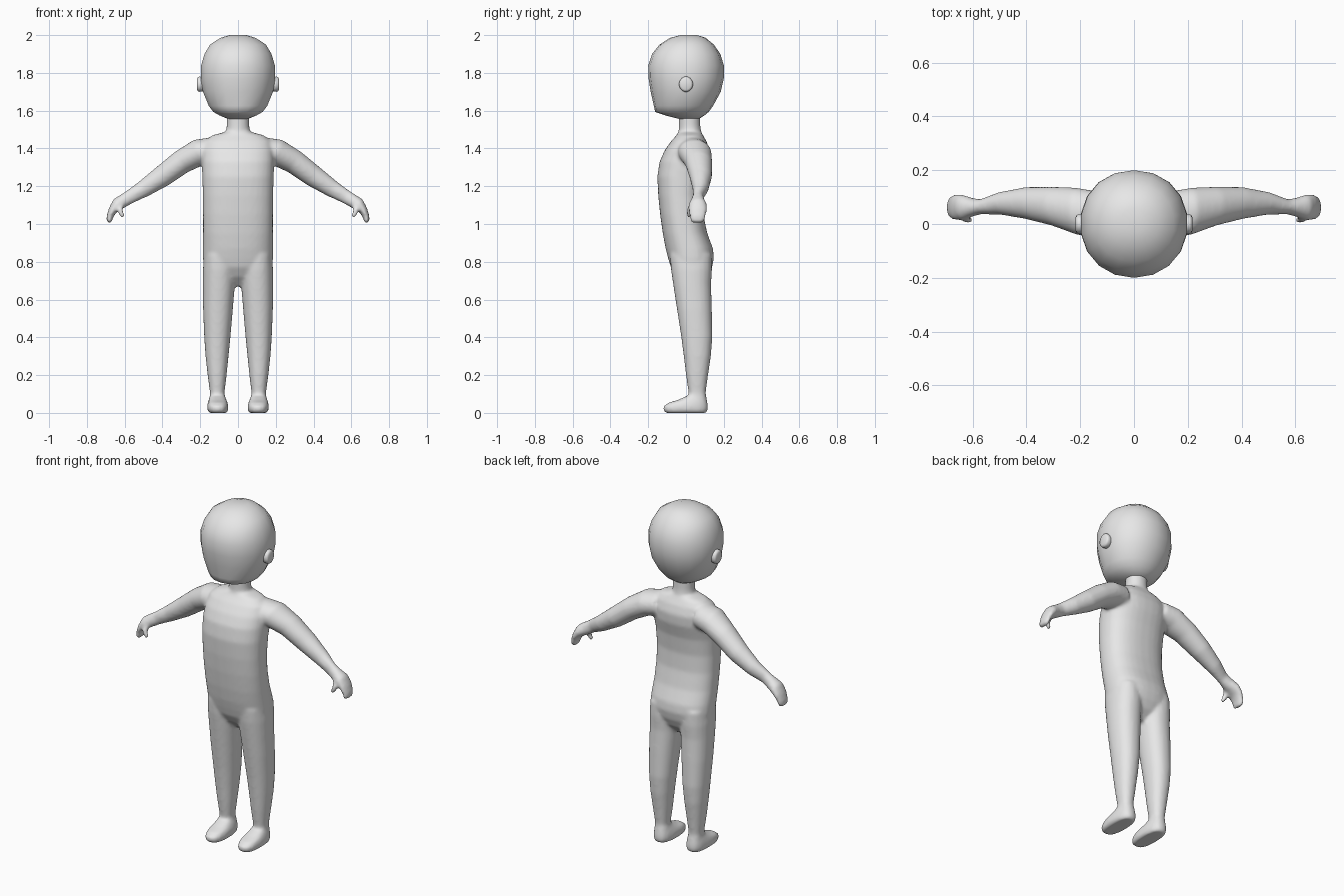
import bpy, bmesh, math
from mathutils import Vector

skin = bpy.data.materials.new("light grey")
skin.diffuse_color = (0.8, 0.8, 0.8, 1)


def loft(bm, rings, n=24, power=2.0):
    """Skin a closed tube through rings of (centre, half axis u, half axis v)."""
    def se(t):
        return math.copysign(abs(t) ** (2 / power), t)
    loops = []
    for c, u, v in rings:
        loops.append([bm.verts.new(c + u * se(math.cos(a)) + v * se(math.sin(a)))
                      for a in (2 * math.pi * (i + 0.5) / n for i in range(n))])
    faces = [bm.faces.new(loops[0]), bm.faces.new(loops[-1])]
    for a, b in zip(loops, loops[1:]):
        for i in range(n):
            j = (i + 1) % n
            faces.append(bm.faces.new((a[i], a[j], b[j], b[i])))
    bmesh.ops.recalc_face_normals(bm, faces=faces)


def upright(rows):
    """Rows of z, front y, back y, left x, right x become level rings."""
    return [(Vector(((l + r) / 2, (f + b) / 2, z)), Vector(((r - l) / 2, 0, 0)),
             Vector((0, (b - f) / 2, 0))) for z, f, b, l, r in rows]


def limb(rows):
    """Rows of x, y, z, thickness, depth become rings square to the path."""
    pts = [Vector(r[:3]) for r in rows]
    out = []
    for i, r in enumerate(rows):
        t = pts[min(i + 1, len(pts) - 1)] - pts[max(i - 1, 0)]
        up = Vector((-t.z, 0, t.x)).normalized()
        out.append((pts[i], up * r[3], Vector((0, r[4], 0))))
    return out


def finish(bm, name):
    me = bpy.data.meshes.new(name)
    bm.to_mesh(me)
    bm.free()
    me.materials.append(skin)
    me.shade_smooth()
    ob = bpy.data.objects.new(name, me)
    bpy.context.collection.objects.link(ob)
    return ob


body = bmesh.new()

# torso with shoulders, belly and seat
torso = [(0.67, 0.0, 0.07, 0.05), (0.72, -0.05, 0.115, 0.13), (0.77, -0.08, 0.138, 0.18),
         (0.82, -0.095, 0.148, 0.186), (0.87, -0.108, 0.143, 0.186), (0.95, -0.123, 0.113, 0.185),
         (1.05, -0.137, 0.092, 0.185), (1.15, -0.147, 0.088, 0.186), (1.25, -0.152, 0.1, 0.189),
         (1.33, -0.14, 0.122, 0.192), (1.39, -0.113, 0.125, 0.19), (1.44, -0.078, 0.108, 0.175),
         (1.47, -0.05, 0.09, 0.135), (1.487, -0.04, 0.08, 0.07)]
loft(body, upright([(z, f, b, -w, w) for z, f, b, w in torso]), 32, 2.4)

# neck
loft(body, upright([(1.42, -0.05, 0.09, -0.075, 0.075), (1.48, -0.04, 0.082, -0.065, 0.065),
                    (1.52, -0.038, 0.076, -0.06, 0.06), (1.6, -0.038, 0.074, -0.06, 0.06)]))

# legs
loft(body, upright([(0.84, -0.085, 0.135, 0.03, 0.18), (0.76, -0.08, 0.138, 0.012, 0.186),
                    (0.68, -0.068, 0.133, 0.016, 0.186), (0.55, -0.048, 0.137, 0.027, 0.185),
                    (0.4, -0.025, 0.14, 0.04, 0.179), (0.3, -0.012, 0.132, 0.05, 0.172),
                    (0.2, 0.0, 0.117, 0.06, 0.161), (0.11, 0.013, 0.105, 0.071, 0.149),
                    (0.04, 0.015, 0.106, 0.07, 0.148)]), 24, 2.2)

# feet
loft(body, upright([(0.0, -0.108, 0.108, 0.06, 0.153), (0.012, -0.12, 0.116, 0.052, 0.162),
                    (0.035, -0.12, 0.117, 0.051, 0.163), (0.055, -0.09, 0.114, 0.055, 0.16),
                    (0.068, -0.045, 0.111, 0.061, 0.155), (0.09, 0.005, 0.107, 0.069, 0.149)]), 24, 2.5)

# arms running into mitten hands
loft(body, limb([(0.13, 0.035, 1.39, 0.07, 0.085), (0.21, 0.047, 1.378, 0.072, 0.088),
                 (0.30, 0.066, 1.328, 0.064, 0.073), (0.40, 0.078, 1.253, 0.058, 0.06),
                 (0.50, 0.077, 1.186, 0.046, 0.042), (0.57, 0.064, 1.145, 0.037, 0.028),
                 (0.605, 0.062, 1.124, 0.036, 0.036), (0.638, 0.062, 1.105, 0.034, 0.048),
                 (0.663, 0.063, 1.074, 0.023, 0.049), (0.678, 0.062, 1.04, 0.018, 0.043),
                 (0.683, 0.06, 1.008, 0.014, 0.036)]), 20)

# thumbs
loft(body, limb([(0.612, 0.045, 1.11, 0.018, 0.02), (0.626, 0.022, 1.08, 0.016, 0.017),
                 (0.62, 0.016, 1.058, 0.014, 0.015), (0.606, 0.016, 1.036, 0.011, 0.012)]), 12)

# mirror the limbs, then fuse everything into one smooth skin
limbs = [v for v in body.verts]
centre_count = 32 * len(torso) + 24 * 4
geom = limbs[centre_count:]
faces = {f for v in geom for f in v.link_faces}
copy = bmesh.ops.duplicate(body, geom=geom + list(faces))["geom"]
for v in copy:
    if isinstance(v, bmesh.types.BMVert):
        v.co.x *= -1
bmesh.ops.reverse_faces(body, faces=[f for f in copy if isinstance(f, bmesh.types.BMFace)])
ob = finish(body, "body")
remesh = ob.modifiers.new("fuse", "REMESH")
remesh.mode = "VOXEL"
remesh.voxel_size = 0.009
remesh.use_smooth_shade = True
relax = ob.modifiers.new("relax", "SMOOTH")
relax.factor = 0.5
relax.iterations = 8

# head
head = bmesh.new()
rows = [(1.557, -0.04, 0.07, 0.055), (1.575, -0.11, 0.098, 0.1), (1.593, -0.163, 0.12, 0.132),
        (1.625, -0.17, 0.143, 0.157), (1.70, -0.187, 0.184, 0.188), (1.77, -0.198, 0.2, 0.2),
        (1.84, -0.2, 0.2, 0.198), (1.90, -0.18, 0.182, 0.18), (1.95, -0.14, 0.147, 0.15),
        (1.985, -0.085, 0.105, 0.095), (2.0, -0.03, 0.06, 0.045)]
loft(head, upright([(z, f, b, -w, w) for z, f, b, w in rows]), 18, 2.1)
finish(head, "head")

# ears: short round buttons with softened rims
for side, name in ((1, "ear_left"), (-1, "ear_right")):
    ear = bmesh.new()
    loft(ear, [(Vector((side * x, 0.0, 1.74)), Vector((0, r, 0)), Vector((0, 0, r * 1.1)))
               for x, r in ((0.17, 0.035), (0.205, 0.037), (0.213, 0.034), (0.217, 0.026))], 16)
    finish(ear, name)
